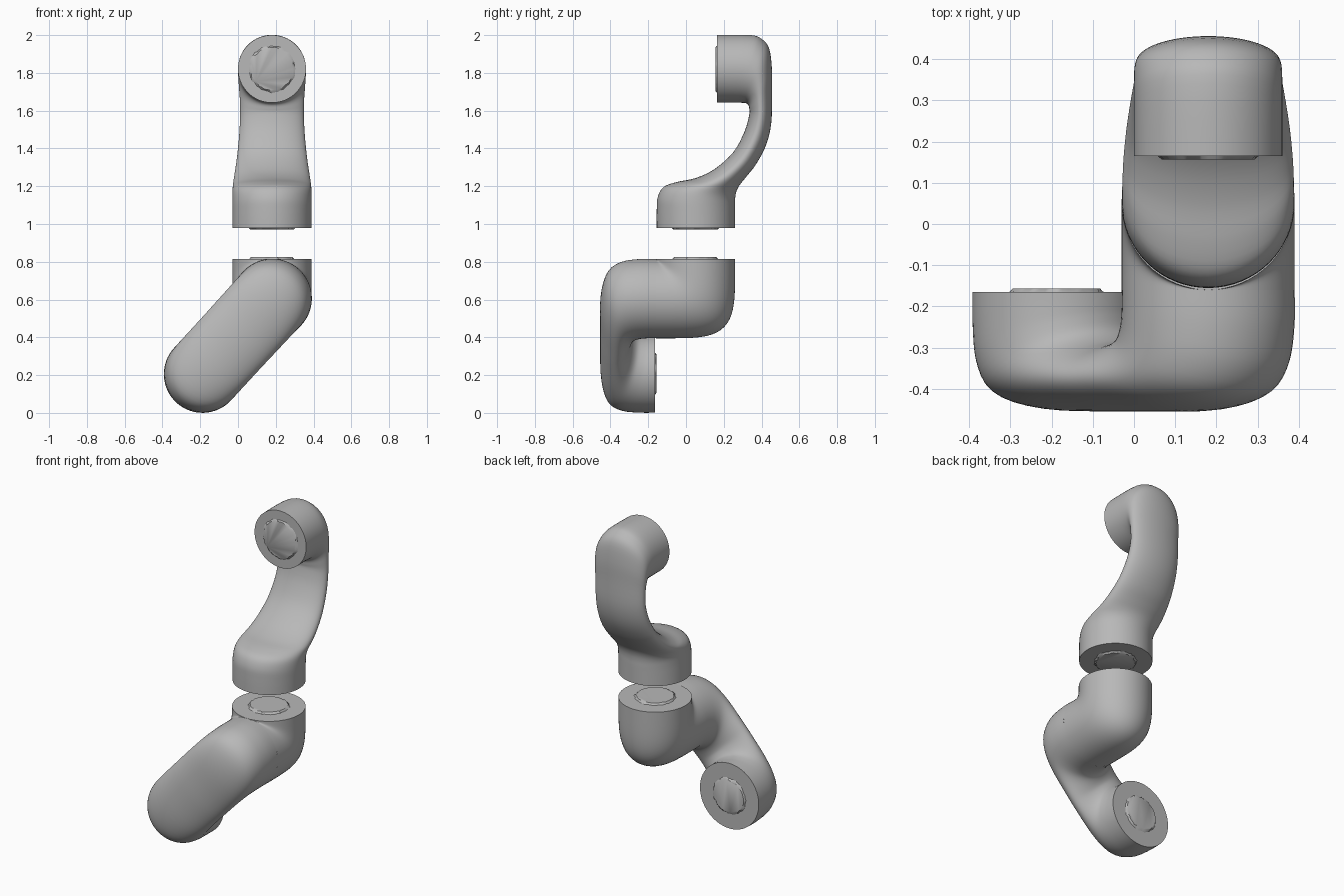
import bpy, bmesh, math, random
from mathutils import Vector

if "Cube" in bpy.data.objects:
    bpy.data.objects.remove(bpy.data.objects["Cube"])

random.seed(4)
SEG = 64
grey = bpy.data.materials.new("matte_grey")
grey.diffuse_color = (0.48, 0.48, 0.48, 1)
grey.use_nodes = True
grey.node_tree.nodes["Principled BSDF"].inputs["Base Color"].default_value = grey.diffuse_color


def finish(bm, name):
    bmesh.ops.recalc_face_normals(bm, faces=bm.faces)
    mesh = bpy.data.meshes.new(name)
    bm.to_mesh(mesh)
    bm.free()
    mesh.materials.append(grey)
    obj = bpy.data.objects.new(name, mesh)
    bpy.context.collection.objects.link(obj)
    bpy.ops.object.select_all(action='DESELECT')
    obj.select_set(True)
    bpy.context.view_layer.objects.active = obj
    bpy.ops.object.shade_smooth_by_angle(angle=math.radians(40))
    return obj


def smooth_rows(rows, steps=4):
    """Catmull-Rom interpolation through rows of numbers."""
    out = []
    for i in range(len(rows) - 1):
        a, b, c, d = (rows[max(i - 1, 0)], rows[i], rows[i + 1], rows[min(i + 2, len(rows) - 1)])
        for k in range(steps):
            t = k / steps
            out.append([0.5 * (2 * q + (r - p) * t + (2 * p - 5 * q + 4 * r - s) * t * t
                               + (3 * q - p - 3 * r + s) * t ** 3)
                        for p, q, r, s in zip(a, b, c, d)])
    return out + [list(rows[-1])]


def loft(name, rows, origin, eu, ev, en, cap_start, cap_end):
    """Elliptical sections spanning two contour points (u, v) each, with a half width."""
    bm = bmesh.new()
    rings = []
    for u0, v0, u1, v1, w in rows:
        p, q = origin + eu * u0 + ev * v0, origin + eu * u1 + ev * v1
        mid, half = (p + q) / 2, (q - p) / 2
        rings.append([bm.verts.new(mid + half * math.cos(a) + en * (w * math.sin(a)))
                      for a in (2 * math.pi * i / SEG for i in range(SEG))])
    for r0, r1 in zip(rings, rings[1:]):
        for i in range(SEG):
            j = (i + 1) % SEG
            bm.faces.new((r0[i], r0[j], r1[j], r1[i]))
    if cap_start:
        bm.faces.new(rings[0])
    if cap_end:
        bm.faces.new(rings[-1])
    return finish(bm, name)


def rough_disc(name, centre, axis, radius, height):
    """Slightly raised joint face with a chipped rim."""
    axis = Vector(axis)
    side = axis.orthogonal().normalized()
    other = axis.cross(side)
    bm = bmesh.new()
    rings = []
    for depth, shrink in ((-0.004, 1.06), (height, 0.94)):
        ring = []
        for i in range(48):
            a = 2 * math.pi * i / 48
            r = radius * shrink * random.uniform(0.95, 1.04)
            ring.append(bm.verts.new(Vector(centre) + axis * depth
                                     + side * (r * math.cos(a)) + other * (r * math.sin(a))))
        rings.append(ring)
    for i in range(48):
        j = (i + 1) % 48
        bm.faces.new((rings[0][i], rings[0][j], rings[1][j], rings[1][i]))
    bm.faces.new(rings[0])
    bm.faces.new(rings[1])
    return finish(bm, name)


X, Y, Z = Vector((1, 0, 0)), Vector((0, 1, 0)), Vector((0, 0, 1))
CX = 0.18

# Upper arm: round collar, slim curved neck, forward-facing head
upper = [(-.155, .98, .26, .98, .21), (-.155, 1.07, .26, 1.04, .21),
         (-.15, 1.14, .26, 1.09, .21), (-.12, 1.195, .26, 1.13, .209),
         (-.05, 1.222, .265, 1.165, .208), (.05, 1.243, .28, 1.20, .205),
         (.15, 1.29, .315, 1.245, .198), (.25, 1.38, .37, 1.315, .186),
         (.31, 1.49, .425, 1.42, .175), (.335, 1.58, .452, 1.54, .169),
         (.335, 1.61, .455, 1.70, .17), (.33, 1.63, .455, 1.82, .175),
         (.315, 1.64, .44, 1.93, .179), (.29, 1.642, .40, 1.98, .18),
         (.24, 1.642, .34, 2.0, .18), (.165, 1.642, .165, 2.0, .18)]
loft("upper_arm", smooth_rows(upper), Vector((CX, 0, 0)), Y, Z, X, True, True)

# Elbow: vertical socket turning forward through a rounded mitre
elbow = []
for i in range(33):
    t = math.pi / 2 * i / 32
    c, s = abs(math.cos(t)), math.sin(t)
    d = 0.42 / (c ** 4.6 + s ** 4.6) ** (1 / 4.6)
    elbow.append((-.16, .815, -.16 + d * c, .815 - d * s, .21))
elbow = [(-.16, .8155, .26, .8155, .21)] + elbow
loft("elbow", elbow, Vector((CX, 0, 0)), Y, Z, X, True, False)

# Lower link: slanted U-shaped link from the elbow to the wrist
A, B = Vector((CX, 0, .605)), Vector((-.187, 0, .206))
along = (B - A).normalized()
link = [(-.21, -.16, .21, -.16, .21), (-.21, -.25, .21, -.20, .21),
        (-.19, -.35, .215, -.235, .209), (-.13, -.42, .225, -.26, .208),
        (0, -.452, .24, -.275, .207), (.2, -.455, .265, -.285, .206),
        (.35, -.455, .29, -.285, .205), (.55, -.45, .315, -.27, .205),
        (.68, -.42, .33, -.25, .205), (.733, -.35, .336, -.22, .205),
        (.747, -.25, .337, -.195, .205), (.747, -.165, .337, -.165, .205)]
loft("lower_link", smooth_rows(link), A, along, Y, along.cross(Y), False, True)

# Raised joint faces
rough_disc("head_joint_face", (CX, .165, 1.82), -Y, .12, .009)
rough_disc("collar_joint_face", (CX, .05, .98), -Z, .12, .009)
rough_disc("elbow_joint_face", (CX, .05, .8155), Z, .115, .011)
rough_disc("wrist_joint_face", (B.x, -.165, B.z), Y, .11, .009)
